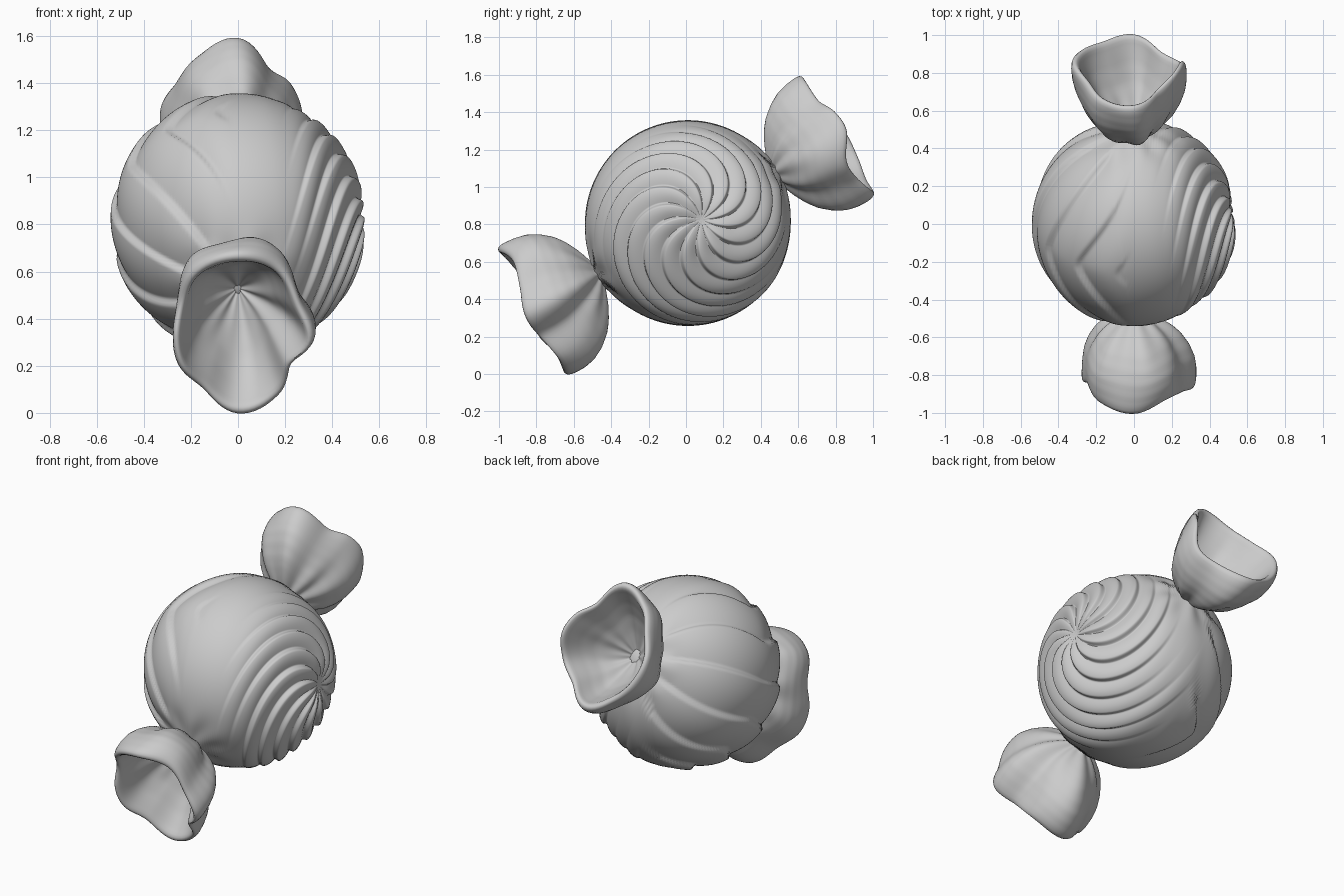
import bpy, bmesh, math, random
from mathutils import Vector

if "Cube" in bpy.data.objects:
    bpy.data.objects.remove(bpy.data.objects["Cube"])

random.seed(4)
CENTRE = Vector((0, 0.01, 0.807))
TAIL_CENTRE = Vector((0, 0, 0.805))
AXIS = Vector((0, -0.866, -0.5))      # direction of the front tail
UP = Vector((0, -0.5, 0.866))         # across the tail opening
SIDE = Vector((1, 0, 0))

wrapper = bpy.data.materials.new("grey wrapper")
wrapper.diffuse_color = (0.6, 0.6, 0.6, 1)
wrapper.use_nodes = True
wrapper.node_tree.nodes["Principled BSDF"].inputs["Base Color"].default_value = wrapper.diffuse_color


def smoothstep(a, b, x):
    t = max(0.0, min(1.0, (x - a) / (b - a)))
    return t * t * (3 - 2 * t)


def saw(p, drop=0.2):
    """Overlapping fold: slow rounded rise, then a quick drop."""
    p %= 1.0
    if p < 1 - drop:
        return math.sin(p / (1 - drop) * math.pi / 2)
    return 1 - smoothstep(1 - drop, 1, p)


def periodic(values, angle):
    """Smooth closed curve through evenly spaced values."""
    n = len(values)
    f = angle / math.tau * n
    i = math.floor(f)
    t = f - i
    a, b, c, d = (values[(i + k) % n] for k in (-1, 0, 1, 2))
    return b + 0.5 * t * (c - a + t * (2*a - 5*b + 4*c - d + t * (3 * (b - c) + d - a)))


def profile(points, t):
    """Interpolate a list of (position, value) pairs."""
    for (a, va), (b, vb) in zip(points, points[1:]):
        if t <= b:
            return va + (vb - va) * (t - a) / (b - a)
    return points[-1][1]


def make_object(name, rings, first=None, last=None):
    """Skin closed rings, with optional end points."""
    bm = bmesh.new()
    loops = [[bm.verts.new(p) for p in ring] for ring in rings]
    n = len(loops[0])
    for r0, r1 in zip(loops, loops[1:]):
        for i in range(n):
            j = (i + 1) % n
            bm.faces.new((r0[i], r0[j], r1[j], r1[i]))
    for point, ring in ((first, loops[0]), (last, loops[-1])):
        if point is not None:
            tip = bm.verts.new(point)
            for i in range(n):
                bm.faces.new((tip, ring[i], ring[(i + 1) % n]))
    bmesh.ops.recalc_face_normals(bm, faces=bm.faces)
    mesh = bpy.data.meshes.new(name)
    bm.to_mesh(mesh)
    bm.free()
    mesh.materials.append(wrapper)
    obj = bpy.data.objects.new(name, mesh)
    bpy.context.collection.objects.link(obj)
    bpy.ops.object.select_all(action='DESELECT')
    obj.select_set(True)
    bpy.context.view_layer.objects.active = obj
    bpy.ops.object.shade_smooth_by_angle(angle=math.radians(60))


# Round body: spiral pleats on one side, crossing wrap folds on the other
ARMS, SEGS, RINGS = 13, 260, 120
ARM_END = [random.uniform(1.1, 1.5) for _ in range(ARMS)]
pole = Vector((0.53, 0.075, 0.02)).normalized()
e1 = Vector((0, 1, 0))
e1 = (e1 - pole * e1.dot(pole)).normalized()
e2 = pole.cross(e1)


def body_point(polar, turn):
    w = min(polar, 1.7)
    a = turn + 1.9 * smoothstep(-0.5, 1.7, w) * w
    d = pole * math.cos(polar) + (e1 * math.cos(a) + e2 * math.sin(a)) * math.sin(polar)
    r = 0.55
    # spiral pleats, each fading out at its own length
    arm = -turn / math.tau * ARMS + 1e-6
    end = ARM_END[math.floor(arm) % ARMS]
    grow = smoothstep(0, 0.4, polar)
    r += 0.026 * saw(arm, 0.25) * grow * (1 - smoothstep(end - 0.5, end + 0.1, polar))
    r -= 0.016 * grow * (1 - smoothstep(0.8, 1.4, polar))
    r -= 0.03 * math.exp(-(polar / 0.16) ** 2)
    # wrap folds fanning out of both necks and drawing together between them
    s = d.dot(AXIS)
    phi = math.atan2(d.dot(UP), -d.dot(SIDE))
    left = smoothstep(0.0, 0.3, -d.x) * (1 - smoothstep(0.88, 0.98, abs(s)))
    squeeze = 1 - 0.42 * (1 - math.sqrt(s * s + 0.005))
    r += 0.022 * (saw((math.degrees(phi) / squeeze - 15) / 40, 0.12) - 0.72) * left
    # gathered creases around each neck
    near = math.acos(min(1, abs(s)))
    r += 0.025 * math.exp(-(near / 0.15) ** 2)
    r += 0.006 * math.cos(7 * phi) * math.exp(-((near - 0.3) / 0.17) ** 2)
    p = d * r
    p.x *= 0.975
    return CENTRE + p


body = [[body_point(math.pi * k / RINGS, math.tau * i / SEGS) for i in range(SEGS)]
        for k in range(1, RINGS)]
make_object("candy_body", body, body_point(0, 0), body_point(math.pi, 0))

# Flared wrapper tails: wavy rolled rim, gathered neck, hollow inside
# rim radius and reach every 30 degrees, counted from +x towards the top
FRONT_RADIUS = [.325, .31, .36, .40, .365, .29, .28, .29, .31, .39, .35, .265]
FRONT_REACH = [.46, .41, .37, .41, .39, .37, .43, .45, .42, .43, .42, .45]
BACK_RADIUS = [.27, .26, .265, .385, .345, .305, .335, .335, .345, .38, .30, .295]
BACK_REACH = [.46, .455, .41, .40, .39, .42, .45, .44, .42, .42, .38, .38]
OUTER = [(0, .13), (.04, .21), (.1, .38), (.2, .58), (.3, .72), (.45, .86),
         (.6, .95), (.75, .99), (.88, 1.0)]
RIM = [(.94, .995), (.98, .98), (1.0, .955), (1.005, .925), (.99, .895), (.96, .87)]
INNER = [(.06, .02), (.15, .15), (.3, .35), (.5, .57), (.7, .72), (.85, .81), (.92, .85)]


def make_tail(name, axis, radius, reach):
    n = 96

    def tail_point(t, frac, angle):
        # soft lobes between rim and neck, finer gathers at the neck
        ripple = (1 + 0.12 * (1 - t) ** 3 * math.cos(9 * angle)
                  + 0.16 * t * (1 - t) * math.cos(5 * angle + 0.6))
        r = periodic(radius, angle) * frac * ripple
        return (TAIL_CENTRE + SIDE * (r * math.cos(angle)) + UP_OUT * (r * math.sin(angle))
                + axis * (t * periodic(reach, angle) + 0.53))

    UP_OUT = UP
    path = [(-0.12, 0.14)]
    path += [(0.88 * k / 24, profile(OUTER, 0.88 * k / 24)) for k in range(25)]
    path += RIM
    path += [(0.92 - 0.86 * k / 20, profile(INNER, 0.92 - 0.86 * k / 20)) for k in range(21)]
    rings = [[tail_point(t, f, math.tau * i / n) for i in range(n)] for t, f in path]
    make_object(name, rings, None, TAIL_CENTRE + axis * 0.55)


make_tail("front_tail", AXIS, FRONT_RADIUS, FRONT_REACH)
make_tail("back_tail", -AXIS, BACK_RADIUS, BACK_REACH)
